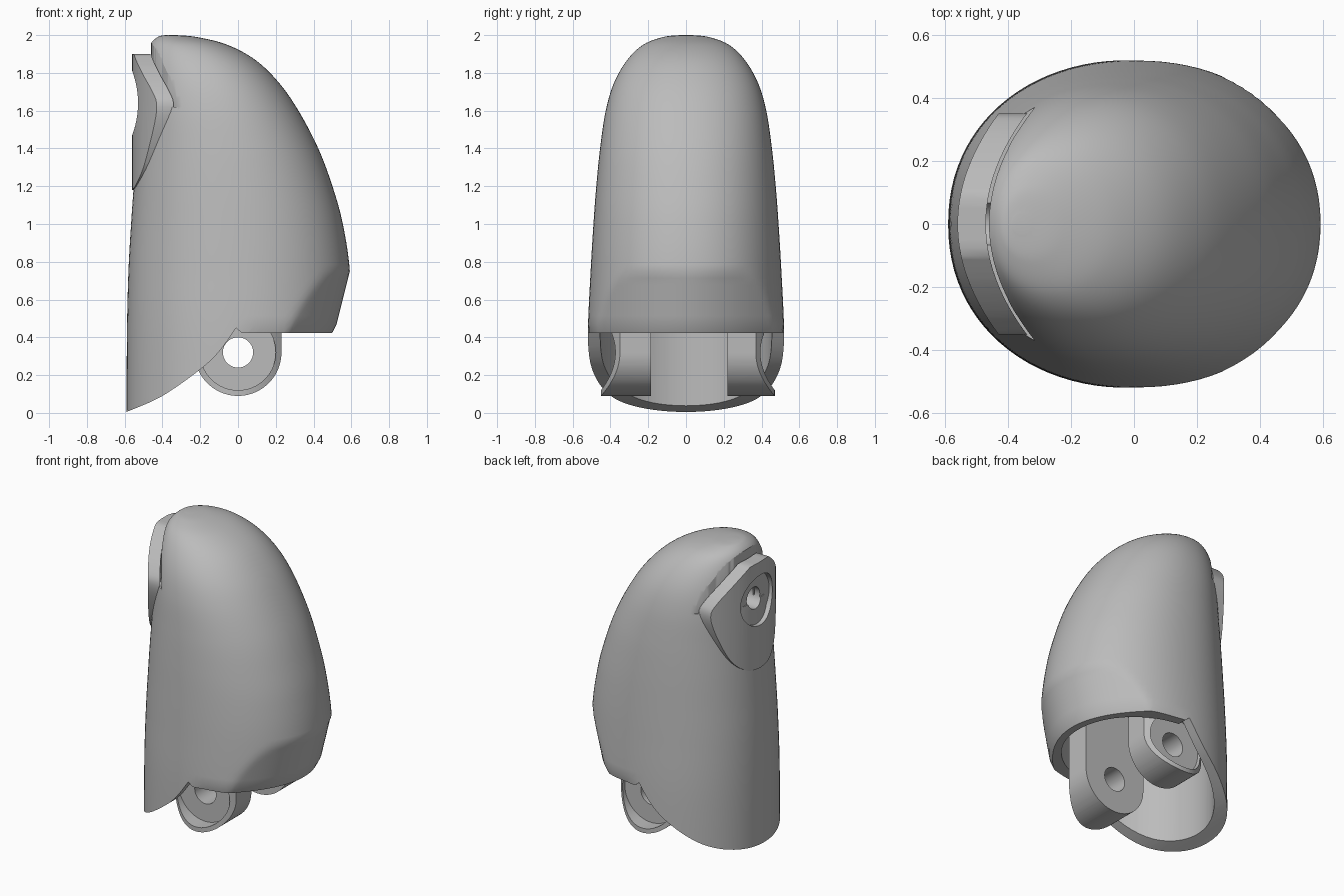
import bpy, bmesh, math
from mathutils import Vector

cube = bpy.data.objects.get("Cube")
if cube:
    bpy.data.objects.remove(cube)

grey = bpy.data.materials.new("mid grey")
grey.use_nodes = True
grey.diffuse_color = (0.5, 0.5, 0.5, 1)
grey.node_tree.nodes["Principled BSDF"].inputs["Base Color"].default_value = (0.5, 0.5, 0.5, 1)


def make(name, bm):
    bmesh.ops.recalc_face_normals(bm, faces=bm.faces)
    mesh = bpy.data.meshes.new(name)
    bm.to_mesh(mesh)
    bm.free()
    mesh.materials.append(grey)
    ob = bpy.data.objects.new(name, mesh)
    bpy.context.collection.objects.link(ob)
    return ob


def loft(name, rings):
    """Skin a list of closed rings and cap both ends."""
    bm = bmesh.new()
    loops = [[bm.verts.new(p) for p in ring] for ring in rings]
    n = len(loops[0])
    for a, b in zip(loops, loops[1:]):
        for i in range(n):
            j = (i + 1) % n
            bm.faces.new((a[i], a[j], b[j], b[i]))
    bm.faces.new(loops[0])
    bm.faces.new(loops[-1])
    return make(name, bm)


def boolean(ob, cutters, operation="DIFFERENCE"):
    for c in cutters:
        mod = ob.modifiers.new("cut", "BOOLEAN")
        mod.operation, mod.solver, mod.object = operation, "EXACT", c
    bpy.context.view_layer.update()
    graph = bpy.context.evaluated_depsgraph_get()
    mesh = bpy.data.meshes.new_from_object(ob.evaluated_get(graph))
    ob.modifiers.clear()
    ob.data = mesh
    for c in cutters:
        bpy.data.objects.remove(c)


def circle(radius, n=64):
    return [(radius * math.cos(2 * math.pi * i / n), radius * math.sin(2 * math.pi * i / n))
            for i in range(n)]


def spline(points, steps, closed=False):
    """Smooth curve through the points."""
    pts = [Vector(p) for p in points]
    n = len(pts)
    pick = (lambda i: pts[i % n]) if closed else (lambda i: pts[max(0, min(n - 1, i))])
    out = []
    for i in range(n if closed else n - 1):
        a, b, c, d = (pick(i + k) for k in (-1, 0, 1, 2))
        for s in range(steps):
            t = s / steps
            out.append(0.5 * (2 * b + (c - a) * t + (2 * a - 5 * b + 4 * c - d) * t * t
                              + (3 * b - a - 3 * c + d) * t ** 3))
    return out if closed else out + [pts[-1]]


# Shell: height, left edge, right edge, half width
SECTIONS = [(-0.05, -.59, .60, .525), (0.42, -.588, .60, .52), (0.75, -.58, .592, .505),
            (1.0, -.566, .555, .49), (1.2, -.552, .50, .475), (1.4, -.535, .425, .455),
            (1.6, -.52, .32, .425), (1.75, -.505, .215, .38), (1.87, -.49, .09, .31),
            (1.95, -.465, -.06, .225), (1.99, -.425, -.22, .12), (2.0, -.385, -.33, .03)]


def shell_ring(z, left, right, width, n=96):
    ring = []
    for i in range(n):
        a = 2 * math.pi * i / n
        c, s = math.cos(a), math.sin(a)
        x = math.copysign(abs(c) ** 0.94, c) * (right - left) / 2 + (left + right) / 2
        y = math.copysign(abs(s) ** 0.94, s) * width
        if z < 0.75:  # bevelled lower back edge
            x = min(x, 0.592 - 0.25 * (0.75 - z) - 1.1 * y * y)
        if z < 0.46 and x > 0:  # softened rim
            f = 1 - 0.025 * min(1, (0.46 - z) / 0.04)
            x, y = x * f, y * (1 - (1 - f) * min(1, x / 0.1))
        ring.append((x, y, z))
    return ring


shell = loft("shell", [shell_ring(*r) for r in spline(SECTIONS, 8)])

# Underside cut: flat behind, sweeping down to the front lip
edge = [(-.75, -.06), (-.59, .005), (-.4, .09), (-.2, .23), (-.1, .325), (-.01, .45)]
profile = [tuple(p) for p in spline(edge, 6)] + [(0.02, .423), (.9, .423), (.9, -.3), (-.75, -.3)]
under_cut = loft("under_cut", [[(x, y, z) for x, z in profile] for y in (-.8, .8)])

# Hollow inside
cavity = loft("cavity", [[(x * .48 / .5 - .03, y * .455 / .5, z) for x, y in circle(.5)]
                         for z in (-.2, .8)])


# Curved plate outline, shared by the plate and its slot
def plate_x(y):
    return -0.56 + 1.06 * y * y


half = [(.0, 1.18), (.12, 1.2), (.23, 1.29), (.31, 1.46), (.35, 1.62), (.31, 1.71),
        (.2, 1.82), (.1, 1.895)]
outline = [tuple(p) for p in spline(half, 5)]
outline += [(y, 1.9) for y in (.06, .03, 0, -.03, -.06)]
outline += [(-y, z) for y, z in reversed(outline[1:-5])]


def plate_solid(name, pts, front, back):
    """Plate between two curved surfaces, filled with rows across the width."""
    ob = loft(name, [[(d, y, z) for y, z in pts] for d in (front, back)])
    bm = bmesh.new()
    bm.from_mesh(ob.data)
    for k in range(-15, 16):
        bmesh.ops.bisect_plane(bm, geom=bm.verts[:] + bm.edges[:] + bm.faces[:],
                               plane_co=(0, k * .025, 0), plane_no=(0, 1, 0))
    for v in bm.verts:
        v.co.x += plate_x(v.co.y)
    bm.to_mesh(ob.data)
    bm.free()
    return ob


def rod(name, axis, radius, start, end, at):
    u = circle(radius)
    if axis == "x":
        return loft(name, [[(d, a + at[0], b + at[1]) for a, b in u] for d in (start, end)])
    return loft(name, [[(a + at[0], d, b + at[1]) for a, b in u] for d in (start, end)])


plate = plate_solid("nail_plate", outline, 0, 0.09)
slot_pts = [(y * 1.06, 1.62 + (z - 1.62) * 1.35) for y, z in outline if z > 1.6]
slot = plate_solid("slot", slot_pts, -0.3, 0.1)
screw = (0, 1.64)
boolean(shell, [under_cut, cavity, slot, rod("bore", "x", .07, -.8, -.2, screw)])
boolean(plate, [rod("sink", "x", .17, -.8, -.505, screw), rod("bore", "x", .07, -.8, -.2, screw)])


# Hinge lugs: rounded tabs with crowned outer faces, recess and pin hole
def lug(name, inner, outer):
    side = math.copysign(1, outer)
    arc = [(.23 * math.cos(a), .32 + .23 * math.sin(a))
           for a in (math.pi * (1 + i / 40) for i in range(41))]
    pts = arc + [(.23, .85), (-.23, .85)]
    ob = loft(name, [[(x, y, z) for x, z in pts] for y in (inner, outer)])
    bm = bmesh.new()
    bm.from_mesh(ob.data)
    for k in range(-11, 12):
        bmesh.ops.bisect_plane(bm, geom=bm.verts[:] + bm.edges[:] + bm.faces[:],
                               plane_co=(k * .02, 0, 0), plane_no=(1, 0, 0))
    for v in bm.verts:
        if abs(v.co.y - outer) < 1e-4:
            v.co.y -= side * 1.9 * v.co.x ** 2
    bm.to_mesh(ob.data)
    bm.free()
    boolean(ob, [rod("recess", "y", .2, outer - side * .1, outer + side * .05, (0, .32)),
                 rod("pin", "y", .08, -.8, .8, (0, .32))])
    return ob


lugs = [lug("right_lug", -.185, -.45), lug("left_lug", .22, .47)]

# Smooth shading with crisp edges
bpy.ops.object.select_all(action="DESELECT")
for ob in [shell, plate] + lugs:
    ob.select_set(True)
bpy.context.view_layer.objects.active = shell
bpy.ops.object.shade_smooth_by_angle(angle=math.radians(30))
